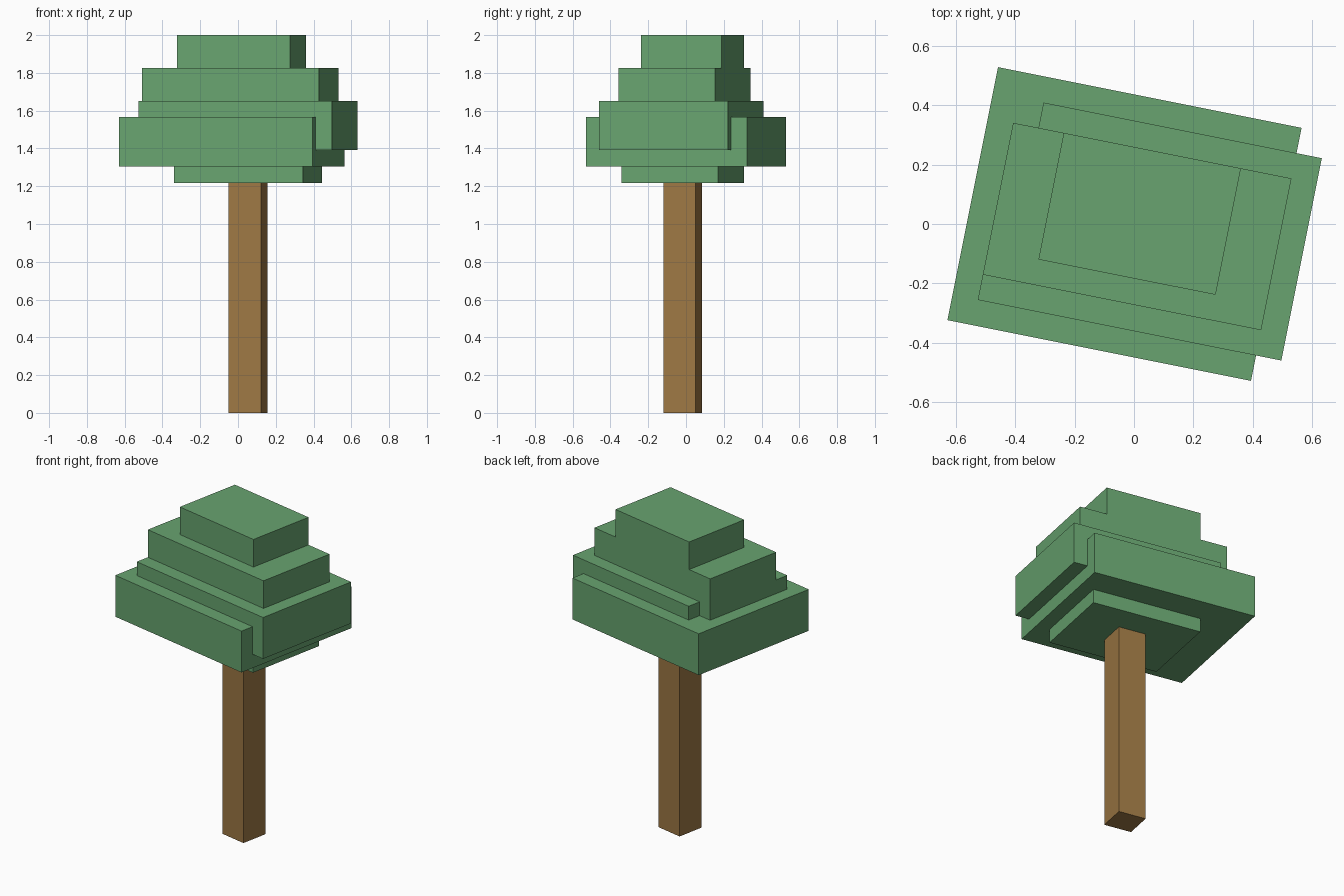
import bpy, bmesh, math
from mathutils import Matrix, Vector

if "Cube" in bpy.data.objects:
    bpy.data.objects.remove(bpy.data.objects["Cube"])

U = 2 / 23                                    # block size: the tree is 23 blocks tall
TURN = Matrix.Rotation(math.radians(-11.3), 4, 'Z')
OFFSET = Matrix.Translation((-0.032, 0, 0))   # where the middle of the block grid sits
GRID_CENTRE = Vector((6, 5, 0))


def material(name, rgb):
    m = bpy.data.materials.new(name)
    m.diffuse_color = (*rgb, 1)
    m.use_nodes = True
    m.node_tree.nodes["Principled BSDF"].inputs["Base Color"].default_value = m.diffuse_color
    return m


leaf = material("leaf green", (0.138, 0.371, 0.162))
bark = material("bark brown", (0.338, 0.188, 0.058))


def prism(name, outline, z0, z1, mat):
    """Extrude an outline given in block units from z0 to z1."""
    bm = bmesh.new()
    face = bm.faces.new([bm.verts.new((x, y, z0)) for x, y in outline])
    top = bmesh.ops.extrude_face_region(bm, geom=[face])["geom"]
    bmesh.ops.translate(bm, vec=(0, 0, z1 - z0),
                        verts=[v for v in top if isinstance(v, bmesh.types.BMVert)])
    bmesh.ops.recalc_face_normals(bm, faces=bm.faces)
    bm.transform(OFFSET @ TURN @ Matrix.Scale(U, 4) @ Matrix.Translation(-GRID_CENTRE))
    mesh = bpy.data.meshes.new(name)
    bm.to_mesh(mesh)
    bm.free()
    mesh.materials.append(mat)
    obj = bpy.data.objects.new(name, mesh)
    bpy.context.collection.objects.link(obj)
    return obj


def rect(x0, x1, y0, y1):
    return [(x0, y0), (x1, y0), (x1, y1), (x0, y1)]


# Trunk
prism("trunk", rect(6, 8, 4, 6), 0, 14, bark)

# Canopy layers, bottom to top
prism("canopy_base", rect(3, 11, 2, 8), 14, 15, leaf)
prism("canopy_wide", rect(0, 12, 0, 10), 15, 18, leaf)
# This layer overhangs to the right and misses its back left corner block
prism("canopy_overhang", [(1, 1), (13, 1), (13, 9), (2, 9), (2, 8), (1, 8)], 16, 19, leaf)
prism("canopy_upper", rect(1, 12, 2, 8), 19, 21, leaf)
prism("canopy_top", rect(3, 10, 3, 8), 21, 23, leaf)
